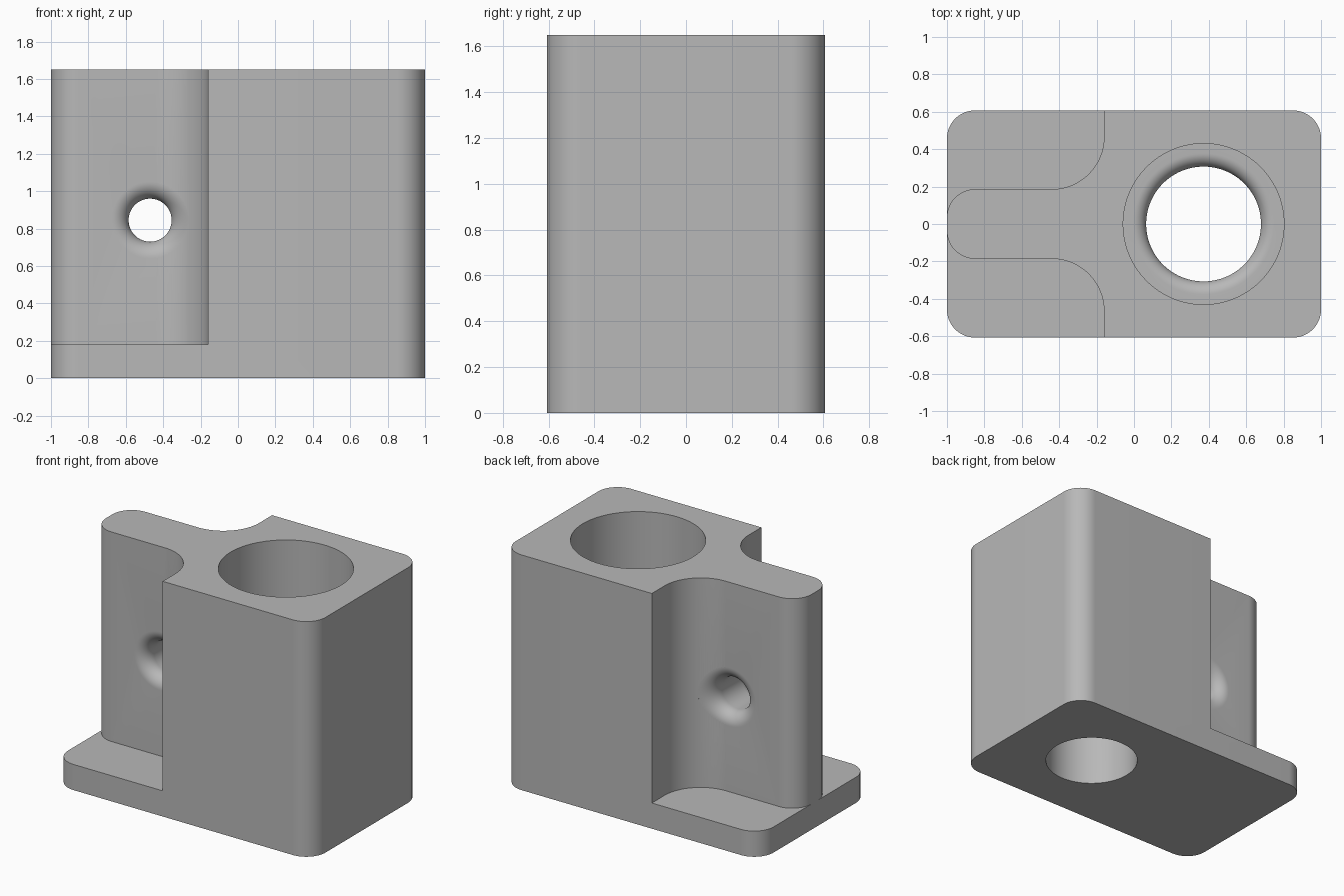
import bpy, bmesh
from math import sin, cos, pi, sqrt

if "Cube" in bpy.data.objects:
    bpy.data.objects.remove(bpy.data.objects["Cube"])

HALF_X, HALF_Y, TOP, BASE = 1.0, 0.607, 1.65, 0.18
CORNER, ARM, SHOULDER_X, COVE = 0.15, 0.186, -0.16, 0.28
BORE_X = 0.372
PIN_X, PIN_Z, PIN_R, FLARE = -0.47, 0.845, 0.115, 0.09

grey = bpy.data.materials.new("plain grey")
grey.use_nodes = True
colour = (0.48, 0.48, 0.48, 1)
grey.diffuse_color = colour
grey.node_tree.nodes["Principled BSDF"].inputs["Base Color"].default_value = colour


def loft(name, rings):
    """Closed solid through rings of points with equal counts."""
    bm = bmesh.new()
    loops = [[bm.verts.new(p) for p in ring] for ring in rings]
    n = len(loops[0])
    for a, b in zip(loops, loops[1:]):
        for i in range(n):
            j = (i + 1) % n
            bm.faces.new((a[i], a[j], b[j], b[i]))
    bm.faces.new(loops[0])
    bm.faces.new(loops[-1])
    bmesh.ops.recalc_face_normals(bm, faces=bm.faces)
    mesh = bpy.data.meshes.new(name)
    bm.to_mesh(mesh)
    bm.free()
    mesh.materials.append(grey)
    obj = bpy.data.objects.new(name, mesh)
    bpy.context.collection.objects.link(obj)
    return obj


def arc(cx, cy, r, start, end, steps=20):
    angles = [start + (end - start) * i / steps for i in range(steps + 1)]
    return [(cx + r * cos(a), cy + r * sin(a)) for a in angles]


def prism(name, outline, z0, z1):
    return loft(name, [[(x, y, z) for x, y in outline] for z in (z0, z1)])


def cut(target, cutter):
    mod = target.modifiers.new("cut", 'BOOLEAN')
    mod.operation, mod.solver, mod.object = 'DIFFERENCE', 'EXACT', cutter
    bpy.context.view_layer.objects.active = target
    bpy.ops.object.modifier_apply(modifier=mod.name)
    bpy.data.objects.remove(cutter)


# Rounded block
outline = []
for k, (sx, sy) in enumerate([(1, 1), (-1, 1), (-1, -1), (1, -1)]):
    outline += arc(sx * (HALF_X - CORNER), sy * (HALF_Y - CORNER), CORNER,
                   k * pi / 2, (k + 1) * pi / 2)
body = prism("bracket_body", outline, 0, TOP)

# Side notches that leave the rounded arm above the base plate
for side in (1, -1):
    notch = [(-1.1, ARM - CORNER)]
    notch += arc(CORNER - HALF_X, ARM - CORNER, CORNER, pi, pi / 2)
    notch += arc(SHOULDER_X - COVE, ARM + COVE, COVE, -pi / 2, 0, 32)
    notch += [(SHOULDER_X, 0.8), (-1.1, 0.8)]
    cut(body, prism("notch_cutter", [(x, side * y) for x, y in notch], BASE, TOP + 0.1))

# Stepped vertical bore with a rounded shoulder
FLOOR, BORE_R, SOCKET_R, ROUND = 0.45, 0.307, 0.43, 0.07
profile = [(BORE_R, -0.1)]
profile += arc(BORE_R + ROUND, FLOOR - ROUND, ROUND, pi, pi / 2, 10)
profile += [(SOCKET_R, FLOOR), (SOCKET_R, TOP + 0.1)]
cut(body, loft("bore_cutter", [[(x + BORE_X, y, z) for x, y in arc(0, 0, r, 0, 2 * pi, 96)[:-1]]
                               for r, z in profile]))


# Cross hole through the arm, flared onto the arm surface at both ends
def arm_surface(x):
    dx = max(0, x - (SHOULDER_X - COVE))
    return ARM + COVE - sqrt(COVE ** 2 - dx ** 2)


def hole_ring(radius, depth, side):
    ring = []
    for x, z in arc(PIN_X, PIN_Z, radius, 0, 2 * pi, 64)[:-1]:
        y = 0.4 if depth is None else arm_surface(x) - depth
        ring.append((x, side * y, z))
    return ring


flare = [(PIN_R + FLARE * (1 - cos(t)), FLARE * (1 - sin(t)))
         for t in (i * pi / 24 for i in range(13))]
flare.append((PIN_R + FLARE, None))
rings = [hole_ring(r, d, -1) for r, d in reversed(flare)] + [hole_ring(r, d, 1) for r, d in flare]
cut(body, loft("cross_hole_cutter", rings))

# Smooth curves, crisp edges
bpy.ops.object.select_all(action='DESELECT')
body.select_set(True)
bpy.context.view_layer.objects.active = body
bpy.ops.object.shade_smooth_by_angle(angle=0.5)
